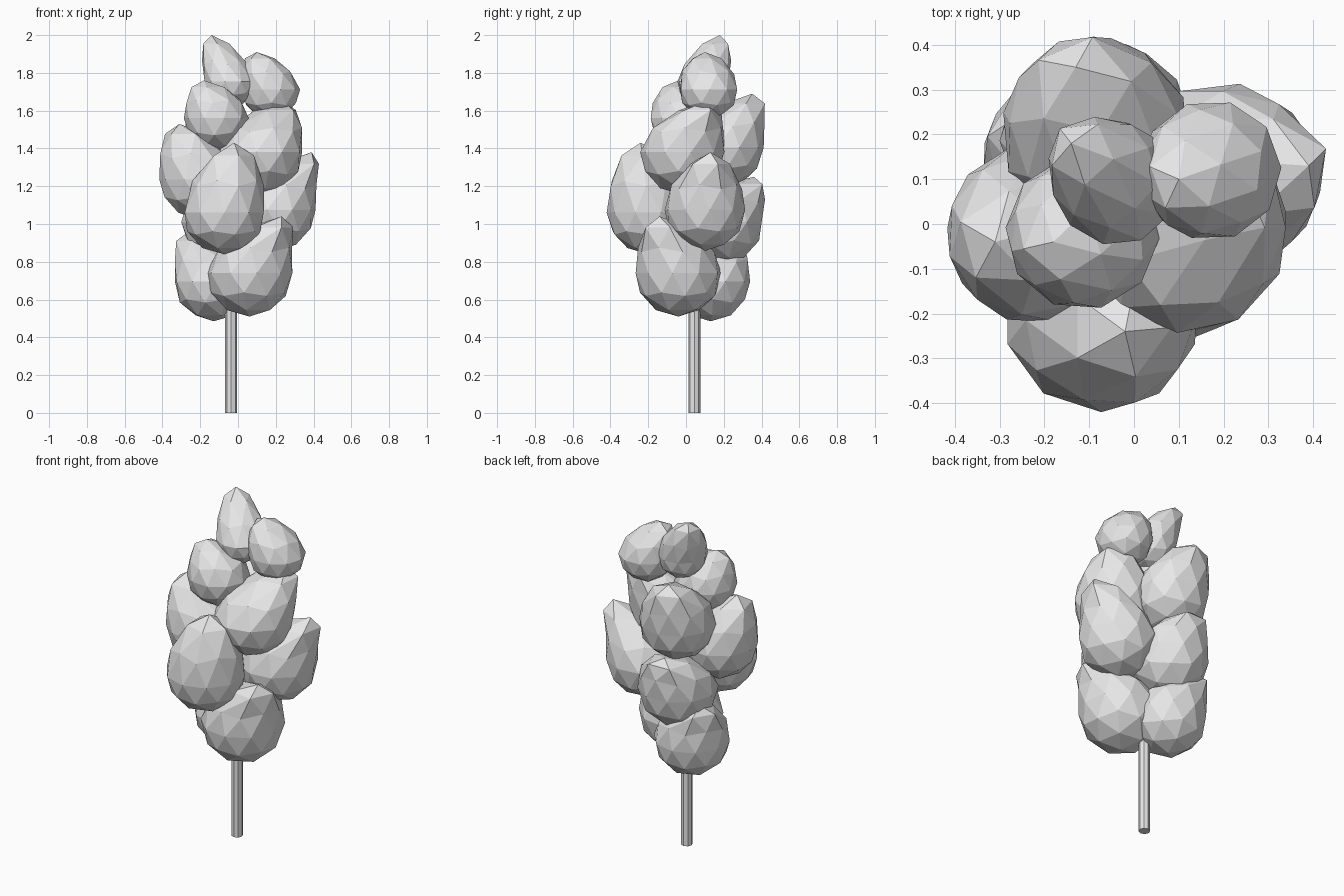
import bpy
import bmesh
import math
from mathutils import Vector, Matrix

cube = bpy.data.objects.get("Cube")
if cube:
    bpy.data.objects.remove(cube)

grey = bpy.data.materials.new("plain_grey")
grey.use_nodes = True
colour = (0.8, 0.8, 0.8, 1)
grey.diffuse_color = colour
grey.node_tree.nodes["Principled BSDF"].inputs["Base Color"].default_value = colour


def add_object(name, bm):
    mesh = bpy.data.meshes.new(name)
    bm.to_mesh(mesh)
    bm.free()
    mesh.materials.append(grey)
    obj = bpy.data.objects.new(name, mesh)
    bpy.context.collection.objects.link(obj)


def foliage(name, centre, radius, tip, sharpness, spin):
    """Faceted ball whose upper half is drawn out to a tip."""
    bm = bmesh.new()
    bmesh.ops.create_icosphere(bm, subdivisions=2, radius=radius,
                               matrix=Matrix.Rotation(math.radians(spin), 4, "Z"))
    centre = Vector(centre)
    pull = Vector(tip) - centre - Vector((0, 0, radius))
    for v in bm.verts:
        v.co += pull * max(0, v.co.z / radius) ** sharpness
        v.co += centre
    add_object(name, bm)


# Foliage clumps: centre, radius, tip, sharpness of the tip, spin
clumps = {
    "lower_front": ((0.06, -0.04, 0.74), 0.23, (0.23, -0.14, 1.04), 2.5, 10),
    "lower_back": ((-0.13, 0.13, 0.695), 0.21, (-0.26, 0.24, 0.96), 2.5, 40),
    "middle_front": ((-0.073, -0.20, 1.06), 0.22, (-0.02, -0.24, 1.43), 1.6, 0),
    "middle_left": ((0.195, 0.10, 1.075), 0.217, (0.39, 0.13, 1.38), 2.5, 25),
    "middle_back": ((-0.08, 0.19, 1.01), 0.22, (-0.11, 0.36, 1.25), 2.2, 55),
    "middle_right": ((-0.21, -0.02, 1.235), 0.207, (-0.31, -0.04, 1.53), 1.8, 15),
    "upper_left": ((0.12, -0.02, 1.38), 0.224, (0.24, 0.11, 1.65), 2.2, 30),
    "upper_back": ((-0.085, 0.20, 1.405), 0.212, (-0.13, 0.35, 1.69), 2, 5),
    "upper_front": ((-0.115, -0.02, 1.56), 0.172, (-0.18, -0.04, 1.76), 2.5, 50),
    "top_left": ((0.172, 0.12, 1.712), 0.157, (0.10, 0.10, 1.91), 1.6, 20),
    "top_peak": ((-0.04, 0.09, 1.755), 0.138, (-0.14, 0.18, 2.0), 1.6, 60),
}
for part, settings in clumps.items():
    foliage(part + "_foliage", *settings)

# Trunk, running up inside the foliage
bm = bmesh.new()
bmesh.ops.create_cone(bm, cap_ends=True, segments=8, radius1=0.032, radius2=0.032,
                      depth=0.9, matrix=Matrix.Translation((-0.036, 0.044, 0.45)))
add_object("trunk", bm)
